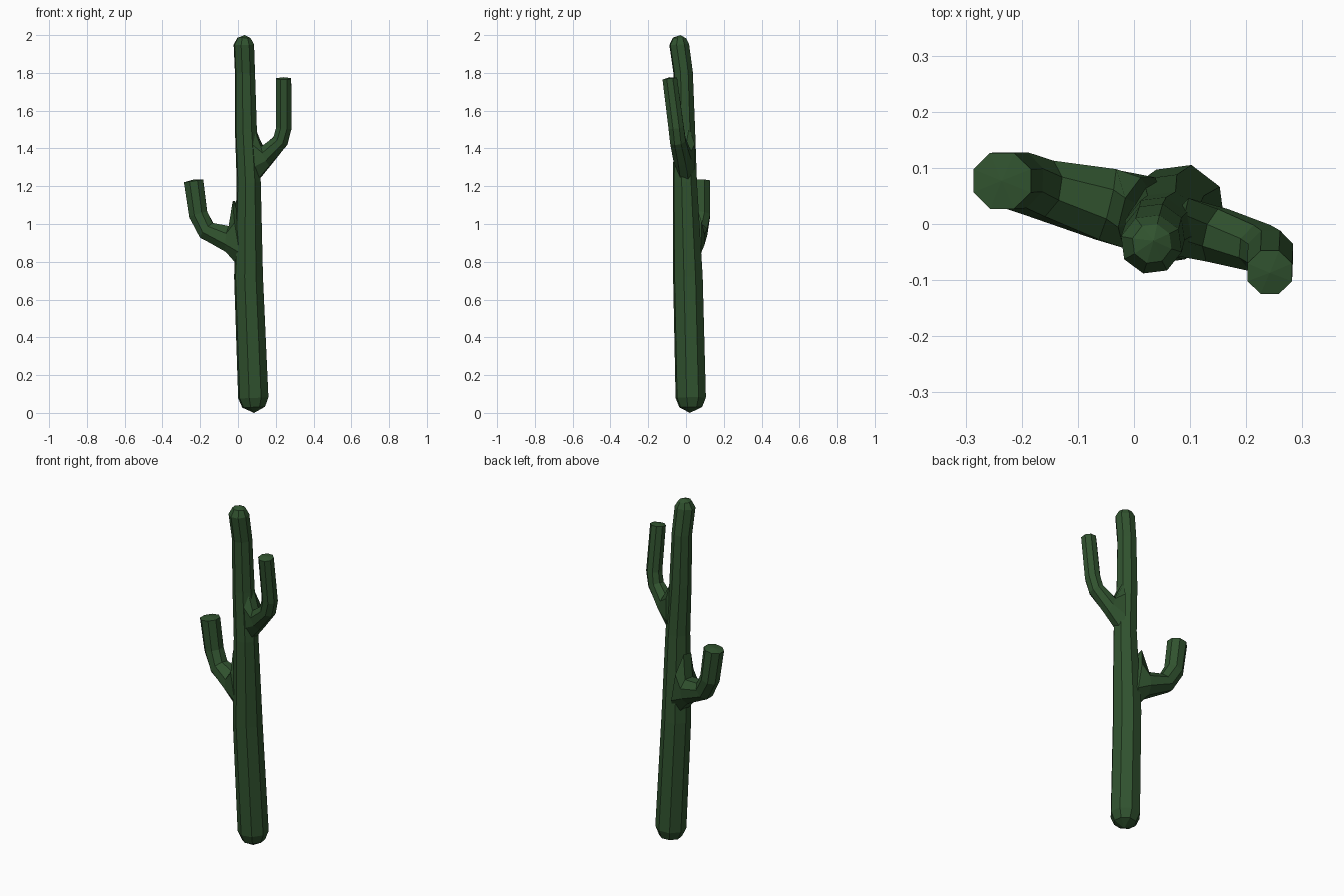
import bpy, bmesh, math
from mathutils import Vector

if "Cube" in bpy.data.objects:
    bpy.data.objects.remove(bpy.data.objects["Cube"])

SIDES = 8

mat = bpy.data.materials.new("cactus_green")
mat.diffuse_color = (0.03, 0.085, 0.028, 1)
mat.use_nodes = True
mat.node_tree.nodes["Principled BSDF"].inputs["Base Color"].default_value = mat.diffuse_color


def stem(name, rings, start, end, turn=30):
    """Loft rings (x, y, z, in-plane radius, depth radius) and close with fans to two end points."""
    bm = bmesh.new()
    pts = [Vector(r[:3]) for r in rings]
    loops = []
    for i, (p, r) in enumerate(zip(pts, rings)):
        t = Vector()
        if i > 0:
            t += (p - pts[i - 1]).normalized()
        if i < len(pts) - 1:
            t += (pts[i + 1] - p).normalized()
        t.normalize()
        u = Vector((0, 1, 0)).cross(t).normalized()
        v = t.cross(u)
        loop = []
        for k in range(SIDES):
            a = math.radians(turn) + math.tau * k / SIDES
            loop.append(bm.verts.new(p + u * math.cos(a) * r[3] + v * math.sin(a) * r[4]))
        loops.append(loop)
    for a, b in zip(loops, loops[1:]):
        for k in range(SIDES):
            n = (k + 1) % SIDES
            bm.faces.new((a[k], a[n], b[n], b[k]))
    for loop, tip in ((loops[0], start), (loops[-1], end)):
        c = bm.verts.new(tip)
        for k in range(SIDES):
            bm.faces.new((loop[k], loop[(k + 1) % SIDES], c))
    bmesh.ops.recalc_face_normals(bm, faces=bm.faces)
    me = bpy.data.meshes.new(name)
    bm.to_mesh(me)
    bm.free()
    me.materials.append(mat)
    ob = bpy.data.objects.new(name, me)
    bpy.context.collection.objects.link(ob)
    return ob


# Leaning, tapering trunk with rounded ends
trunk = stem("cactus", [
    (0.083, 0.025, 0.03, 0.062, 0.062),
    (0.081, 0.025, 0.08, 0.083, 0.083),
    (0.056, 0.010, 0.72, 0.079, 0.081),
    (0.057, -0.006, 1.22, 0.066, 0.066),
    (0.042, -0.008, 1.50, 0.060, 0.058),
    (0.037, -0.015, 1.80, 0.055, 0.053),
    (0.031, -0.036, 1.95, 0.056, 0.054),
    (0.032, -0.035, 1.985, 0.036, 0.036),
], (0.085, 0.02, 0.0), (0.035, -0.03, 2.0))

# Lower left arm, flared where it meets the trunk
left_arm = stem("left_arm", [
    (0.010, 0.020, 0.93, 0.21, 0.070),
    (-0.050, 0.035, 0.92, 0.075, 0.070),
    (-0.165, 0.063, 0.965, 0.055, 0.055),
    (-0.210, 0.078, 1.05, 0.054, 0.054),
    (-0.235, 0.077, 1.228, 0.056, 0.054),
], (0.06, 0.01, 0.93), (-0.236, 0.077, 1.235), 22.5)

# Upper right arm
right_arm = stem("right_arm", [
    (0.085, -0.005, 1.36, 0.165, 0.057),
    (0.148, -0.020, 1.36, 0.060, 0.052),
    (0.225, -0.043, 1.44, 0.045, 0.045),
    (0.243, -0.052, 1.51, 0.044, 0.044),
    (0.242, -0.086, 1.77, 0.043, 0.042),
], (0.05, -0.005, 1.36), (0.242, -0.087, 1.777), 22.5)

# Weld both arms into the trunk
bpy.context.view_layer.objects.active = trunk
for arm in (left_arm, right_arm):
    mod = trunk.modifiers.new("join_" + arm.name, 'BOOLEAN')
    mod.operation = 'UNION'
    mod.solver = 'EXACT'
    mod.object = arm
    bpy.ops.object.modifier_apply(modifier=mod.name)
    bpy.data.objects.remove(arm)
